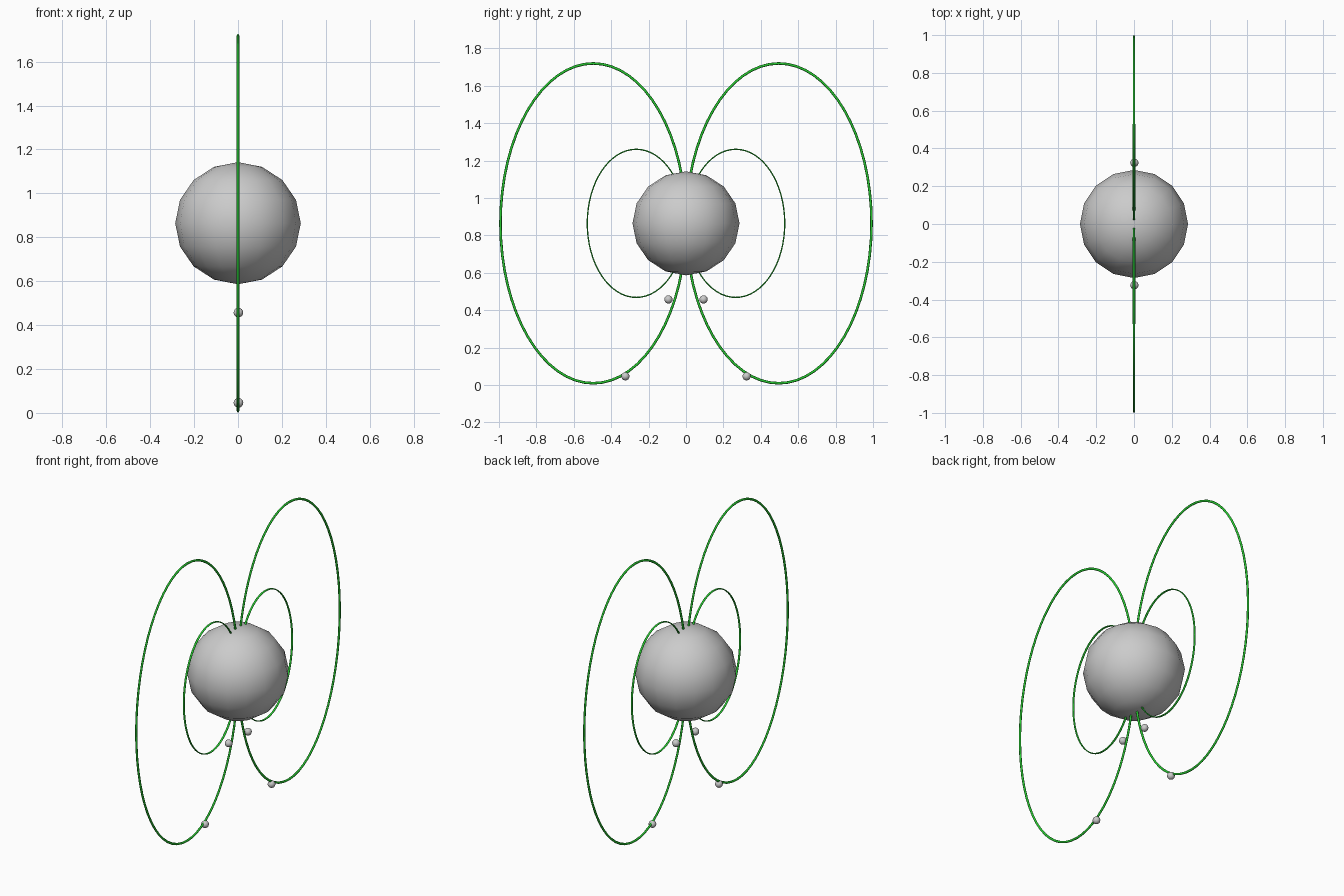
import bpy, math

if "Cube" in bpy.data.objects:
    bpy.data.objects.remove(bpy.data.objects["Cube"])

CZ = 0.864
green = bpy.data.materials.new("field_green")
green.diffuse_color = (0.02, 0.6, 0.03, 1)
green.use_nodes = True
green.node_tree.nodes["Principled BSDF"].inputs["Base Color"].default_value = green.diffuse_color


def ball(name, loc, r, rz, seg, rings):
    bpy.ops.mesh.primitive_uv_sphere_add(segments=seg, ring_count=rings, radius=1, location=loc)
    o = bpy.context.object
    o.name = name
    o.scale = (r, r, rz)
    bpy.ops.object.shade_smooth()
    return o


def loop(name, cy, a, b, t_plane, t_x, n=64, m=8):
    # elliptical ring in the YZ plane with an oval cross-section
    verts, faces = [], []
    for i in range(n):
        u = 2 * math.pi * i / n
        for j in range(m):
            v = 2 * math.pi * j / m
            d = t_plane * math.cos(v)
            verts.append((t_x * math.sin(v), cy + (a + d) * math.cos(u), CZ + (b + d) * math.sin(u)))
            k, l = (i + 1) % n, (j + 1) % m
            faces.append((i * m + j, k * m + j, k * m + l, i * m + l))
    me = bpy.data.meshes.new(name)
    me.from_pydata(verts, [], faces)
    me.polygons.foreach_set("use_smooth", [True] * len(faces))
    me.materials.append(green)
    o = bpy.data.objects.new(name, me)
    bpy.context.collection.objects.link(o)


# central body
ball("central_sphere", (0, 0, CZ), 0.286, 0.278, 16, 8)

for s, side in ((1, "right"), (-1, "left")):
    # field loops
    loop("outer_loop_" + side, s * 0.496, 0.496, 0.855, 0.007, 0.006)
    loop("inner_loop_" + side, s * 0.266, 0.262, 0.396, 0.0035, 0.007)
    # small particles
    ball("upper_particle_" + side, (0.002, s * 0.094, 0.457), 0.022, 0.022, 16, 8)
    ball("lower_particle_" + side, (0.002, s * 0.324, 0.046), 0.022, 0.022, 16, 8)
